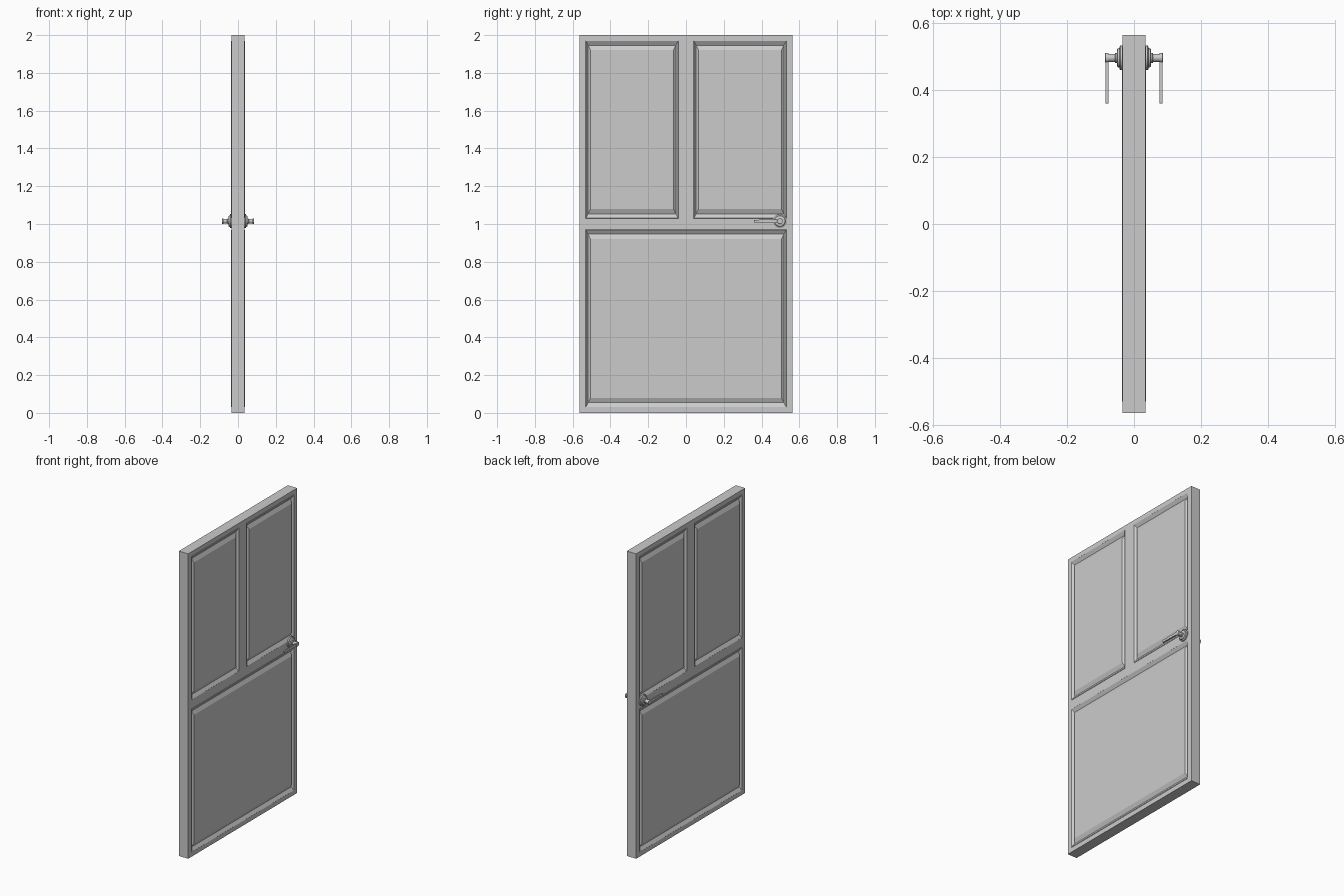
import bpy, bmesh
from math import pi, cos, sin

if "Cube" in bpy.data.objects:
    bpy.data.objects.remove(bpy.data.objects["Cube"])

FACE = 0.034          # half thickness of the door slab
HANDLE = (0.497, 1.015)


def finish(name, bm, smooth=False):
    """Turn a +x half mesh into an object mirrored across x = 0."""
    bmesh.ops.remove_doubles(bm, verts=bm.verts, dist=1e-5)
    bmesh.ops.recalc_face_normals(bm, faces=bm.faces)
    me = bpy.data.meshes.new(name)
    bm.to_mesh(me)
    bm.free()
    ob = bpy.data.objects.new(name, me)
    bpy.context.collection.objects.link(ob)
    mir = ob.modifiers.new("Mirror", 'MIRROR')
    mir.use_axis[0] = True
    mir.merge_threshold = 0.0001
    if smooth:
        bpy.ops.object.select_all(action='DESELECT')
        ob.select_set(True)
        bpy.context.view_layer.objects.active = ob
        bpy.ops.object.shade_smooth_by_angle(angle=0.6)
    return ob


def rect(bm, y0, y1, z0, z1, x):
    return [bm.verts.new((x, y, z)) for y, z in ((y0, z0), (y1, z0), (y1, z1), (y0, z1))]


def bridge(bm, a, b):
    n = len(a)
    for i in range(n):
        j = (i + 1) % n
        bm.faces.new((a[i], a[j], b[j], b[i]))


# Door slab with three moulded panels on each face
bm = bmesh.new()
ys = [-0.565, -0.532, -0.04, 0.04, 0.532, 0.565]
zs = [0, 0.03, 0.97, 1.03, 1.97, 2]
for i in range(5):
    for k in range(5):
        lower_hole = k == 1 and 1 <= i <= 3
        upper_hole = k == 3 and i in (1, 3)
        if not (lower_hole or upper_hole):
            bm.faces.new(rect(bm, ys[i], ys[i + 1], zs[k], zs[k + 1], FACE))
bridge(bm, rect(bm, ys[0], ys[-1], 0, 2, FACE), rect(bm, ys[0], ys[-1], 0, 2, 0))

# moulding profile: inset in y, inset in z, depth
profile = [(0, 0, FACE), (0.002, 0.002, FACE + 0.002), (0.014, 0.024, FACE - 0.012),
           (0.027, 0.05, FACE)]
for y0, y1, z0, z1 in ((ys[1], ys[2], zs[3], zs[4]), (ys[3], ys[4], zs[3], zs[4]),
                       (ys[1], ys[4], zs[1], zs[2])):
    rings = [rect(bm, y0 + a, y1 - a, z0 + b, z1 - b, x) for a, b, x in profile]
    for r0, r1 in zip(rings, rings[1:]):
        bridge(bm, r0, r1)
    bm.faces.new(rings[-1])
finish("door_slab", bm)


def lathe(name, prof, segs=32):
    """Revolve (x, radius) points around the handle axis and cap the outer end."""
    bm = bmesh.new()
    rings = [[bm.verts.new((x, HANDLE[0] + r * cos(2 * pi * s / segs),
                            HANDLE[1] + r * sin(2 * pi * s / segs)))
              for s in range(segs)] for x, r in prof]
    for r0, r1 in zip(rings, rings[1:]):
        bridge(bm, r0, r1)
    bm.faces.new(rings[0])
    bm.faces.new(rings[-1])
    return finish(name, bm, True)


# Stepped rosette and handle spindle
lathe("handle_rosette", [(0.032, 0.037), (0.041, 0.037), (0.043, 0.034), (0.043, 0.030),
                         (0.049, 0.028), (0.051, 0.025), (0.051, 0.015), (0.056, 0.015),
                         (0.057, 0.012)])
lathe("handle_spindle", [(0.05, 0.012), (0.076, 0.012), (0.077, 0.015), (0.085, 0.015),
                         (0.086, 0.014)])

# Lever bar, slightly tapered towards its tip
bm = bmesh.new()
root = [(0.077, 0.009), (0.085, 0.009), (0.085, -0.009), (0.077, -0.009)]
ends = []
for y, k in ((HANDLE[0], 1.0), (0.365, 0.8), (0.36, 0.65)):
    ends.append([bm.verts.new((x, y, HANDLE[1] + z * k)) for x, z in root])
bridge(bm, ends[0], ends[1])
bridge(bm, ends[1], ends[2])
bm.faces.new(ends[0])
bm.faces.new(ends[2])
finish("handle_lever", bm)
